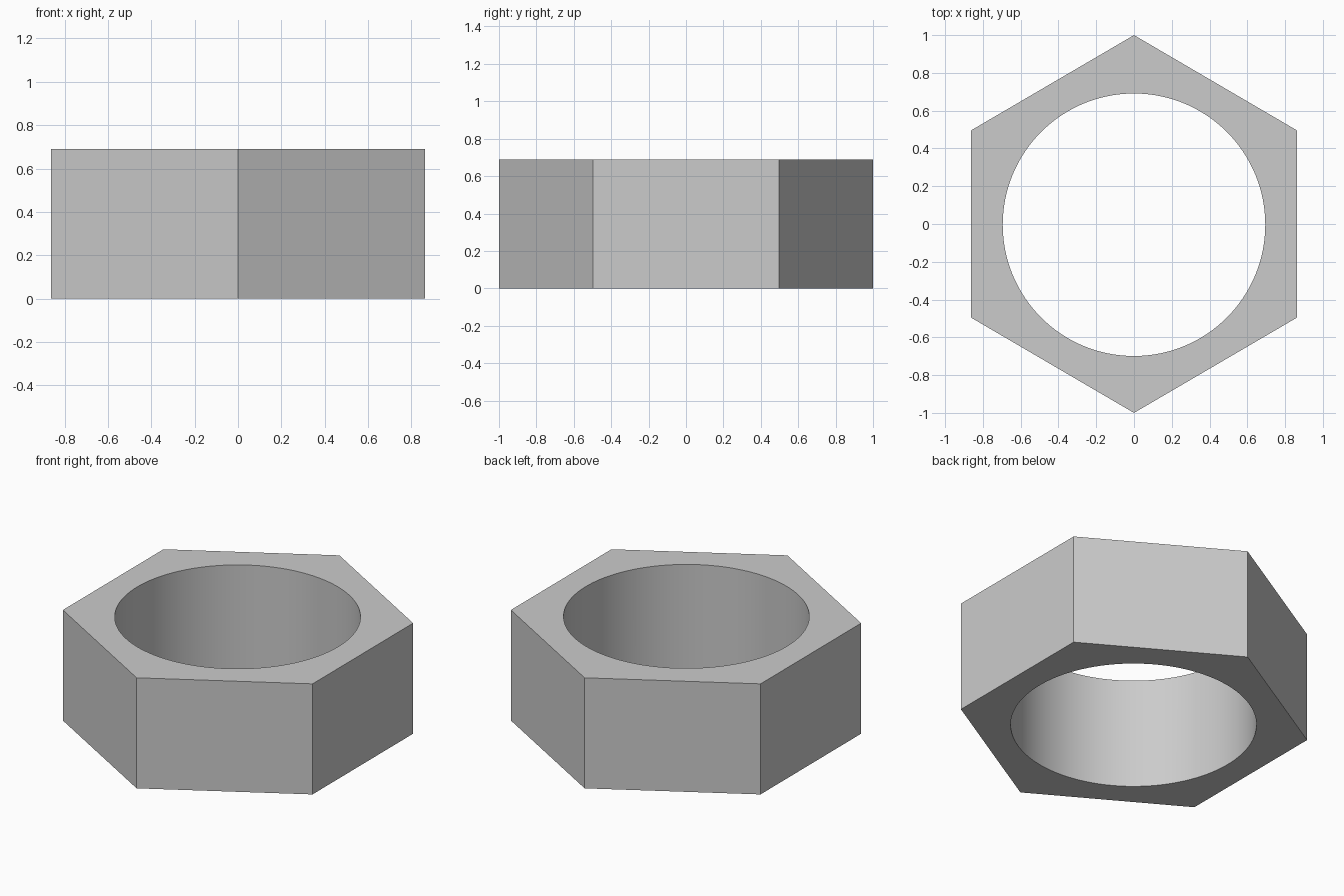
import bpy
import math

if "Cube" in bpy.data.objects:
    bpy.data.objects.remove(bpy.data.objects["Cube"])

HEIGHT = 0.69
HOLE_RADIUS = 0.695

# Hexagonal body, corners pointing along y
bpy.ops.mesh.primitive_cylinder_add(vertices=6, radius=1.0, depth=HEIGHT,
                                    location=(0, 0, HEIGHT / 2))
nut = bpy.context.object
nut.name = "hex_nut"
for v in nut.data.vertices:
    # Snap to the measured profile: corners at y = +-1, flats at x = +-0.862
    if abs(v.co.x) > 0.1:
        v.co.x = math.copysign(0.862, v.co.x)
        v.co.y = math.copysign(0.496, v.co.y)

# Round through-hole
bpy.ops.mesh.primitive_cylinder_add(vertices=128, radius=HOLE_RADIUS, depth=HEIGHT * 2,
                                    location=(0, -0.004, HEIGHT / 2))
cutter = bpy.context.object
cutter.name = "hole_cutter"
cutter.hide_render = True

bpy.ops.object.select_all(action='DESELECT')
bpy.context.view_layer.objects.active = nut
nut.select_set(True)
cut = nut.modifiers.new("hole", 'BOOLEAN')
cut.operation = 'DIFFERENCE'
cut.solver = 'EXACT'
cut.object = cutter
bpy.ops.object.modifier_apply(modifier=cut.name)
bpy.data.objects.remove(cutter, do_unlink=True)

# Smooth bore, crisp hexagon edges
bpy.ops.object.shade_smooth_by_angle(angle=math.radians(30))
